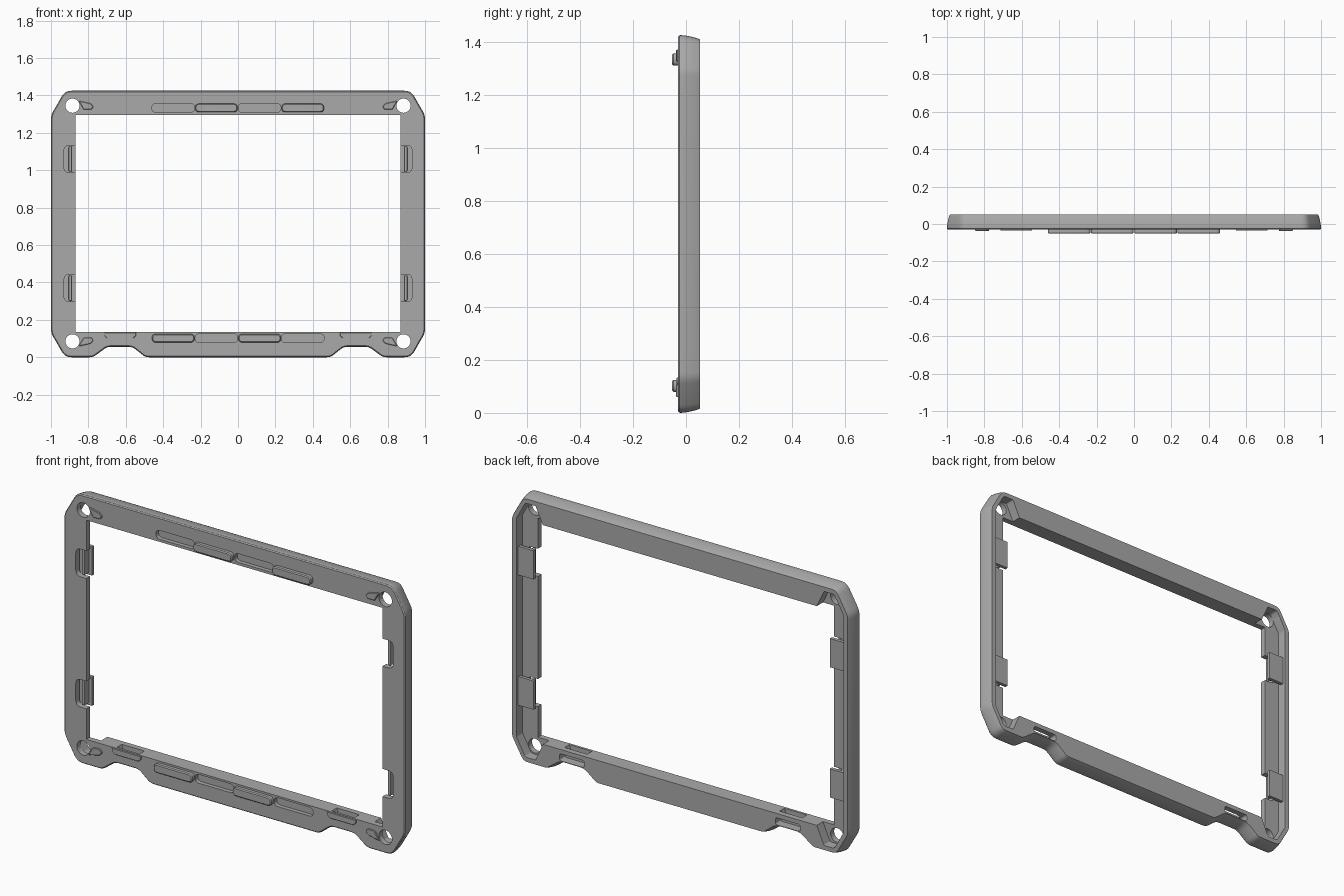
import bpy, bmesh, math
from mathutils import Vector

if "Cube" in bpy.data.objects:
    bpy.data.objects.remove(bpy.data.objects["Cube"])

FRONT, BACK, FLOOR = -0.03, 0.052, 0.0

grey = bpy.data.materials.new("mid grey plastic")
grey.diffuse_color = (0.4, 0.4, 0.4, 1)
grey.use_nodes = True
grey.node_tree.nodes["Principled BSDF"].inputs["Base Color"].default_value = grey.diffuse_color


def rounded(points, steps=5):
    """Round polygon corners; each point is (x, z, radius)."""
    out = []
    n = len(points)
    for i, (x, z, r) in enumerate(points):
        p = Vector((x, z))
        a = Vector(points[i - 1][:2]) - p
        b = Vector(points[(i + 1) % n][:2]) - p
        if r <= 0:
            out.append(p)
            continue
        half = a.angle(b) / 2
        t = min(r / math.tan(half), a.length * 0.48, b.length * 0.48)
        s, e = p + a.normalized() * t, p + b.normalized() * t
        for k in range(steps + 1):
            u = k / steps
            out.append(s * (1 - u) ** 2 + p * 2 * u * (1 - u) + e * u * u)
    return out


def inset(loop, d):
    """Move a counter-clockwise loop inwards."""
    out = []
    for i, p in enumerate(loop):
        e1 = (p - loop[i - 1]).normalized()
        e2 = (loop[(i + 1) % len(loop)] - p).normalized()
        n1, n2 = Vector((-e1.y, e1.x)), Vector((-e2.y, e2.x))
        out.append(p + (n1 + n2) * d / max(1 + n1.dot(n2), 0.3))
    return out


def solid(name, loop, layers):
    """Stack copies of a loop along y; layers are (y, inset)."""
    area = sum(loop[i - 1].x * p.y - p.x * loop[i - 1].y for i, p in enumerate(loop))
    if area < 0:
        loop = loop[::-1]
    bm = bmesh.new()
    rings = [[bm.verts.new((p.x, y, p.y)) for p in inset(loop, d)] for y, d in layers]
    n = len(loop)
    for r0, r1 in zip(rings, rings[1:]):
        for i in range(n):
            j = (i + 1) % n
            bm.faces.new((r0[i], r0[j], r1[j], r1[i]))
    bm.faces.new(rings[0])
    bm.faces.new(rings[-1][::-1])
    bmesh.ops.recalc_face_normals(bm, faces=bm.faces)
    mesh = bpy.data.meshes.new(name)
    bm.to_mesh(mesh)
    bm.free()
    mesh.materials.append(grey)
    ob = bpy.data.objects.new(name, mesh)
    bpy.context.collection.objects.link(ob)
    return ob


def cut(loop, y0, y1):
    """Subtract a prism from the frame."""
    tool = solid("cutter", loop, [(y0, 0), (y1, 0)])
    mod = frame.modifiers.new("cut", 'BOOLEAN')
    mod.operation, mod.solver, mod.object = 'DIFFERENCE', 'EXACT', tool
    bpy.context.view_layer.objects.active = frame
    bpy.ops.object.modifier_apply(modifier=mod.name)
    bpy.data.objects.remove(tool)


def box(x0, x1, z0, z1, r=0.0):
    return rounded([(x0, z0, r), (x1, z0, r), (x1, z1, r), (x0, z1, r)])


def flip(points, s):
    return [(s * p[0],) + tuple(p[1:]) for p in points]


def smooth(ob):
    bpy.ops.object.select_all(action='DESELECT')
    ob.select_set(True)
    bpy.context.view_layer.objects.active = ob
    bpy.ops.object.shade_smooth_by_angle(angle=math.radians(30))


# Frame body: chamfered outline with two bottom notches and a crowned edge
right = [(0.495, 0, 0.06), (0.565, 0.056, 0.06), (0.70, 0.056, 0.06), (0.775, 0, 0.06),
         (0.925, 0, 0.06), (1.0, 0.13, 0.09), (1.0, 1.295, 0.09), (0.925, 1.425, 0.06)]
outline = rounded(right + flip(right[::-1], -1))
frame = solid("frame", outline, [(FRONT, 0.006), (-0.025, 0.001), (-0.02, 0), (0.0, 0.002),
                                 (0.02, 0.006), (0.04, 0.011), (BACK, 0.016)])

# Main opening
cut(box(-0.868, 0.868, 0.135, 1.296), -0.1, 0.1)

for s in (-1, 1):
    # Hollow back of the side rails, running into the corners
    cavity = [(0.80, 0.14, 0), (0.845, 0.04, 0.01), (0.905, 0.04, 0.02), (0.958, 0.135, 0.03),
              (0.958, 1.29, 0.03), (0.905, 1.385, 0.02), (0.845, 1.385, 0.01), (0.80, 1.29, 0)]
    cut(rounded(flip(cavity, s)), FLOOR, 0.1)
    # Screw holes
    for z in (0.085, 1.345):
        cut([Vector((s * 0.885 + 0.038 * math.cos(a * math.pi / 16),
                     z + 0.038 * math.sin(a * math.pi / 16))) for a in range(32)], -0.1, 0.1)
    # Clip windows in the side rails
    for z in (0.37, 1.06):
        cut(rounded(flip([(0.80, z - 0.073, 0), (0.93, z - 0.073, 0.03),
                          (0.93, z + 0.073, 0.03), (0.80, z + 0.073, 0)], s)), -0.1, 0.02)
    # Hook pockets above the bottom notches
    cut(rounded(flip([(0.56, 0.145, 0), (0.575, 0.105, 0), (0.685, 0.105, 0), (0.70, 0.145, 0)], s)),
        -0.018, 0.022)
    cut(box(*sorted((s * 0.56, s * 0.705)), 0.075, 0.112, 0.012), 0.005, 0.1)

# Grip recesses alternate with raised grips along the top and bottom
grips = []
for row, z in enumerate((0.102, 1.333)):
    for i in range(4):
        x = -0.46 + i * 0.231
        pill = box(x, x + 0.227, z - 0.023, z + 0.023, 0.022)
        if (i + row) % 2:
            cut(pill, -0.1, FRONT + 0.022)
        else:
            grips.append(solid("raised_grip", pill, [(-0.052, 0.005), (-0.047, 0), (-0.025, 0)]))
smooth(frame)
for g in grips:
    smooth(g)

for s in (-1, 1):
    for z in (0.37, 1.06):
        # Clip backing plate and upright clip bar
        solid("clip_backing", box(*sorted((s * 0.868, s * 0.96)), z - 0.076, z + 0.076),
              [(0.018, 0), (0.036, 0)])
        smooth(solid("clip_bar", box(*sorted((s * 0.887, s * 0.905)), z - 0.068, z + 0.068, 0.008),
                     [(-0.015, 0.002), (-0.012, 0), (0.02, 0)]))
    # Hook lips at the bottom
    lip = [(0.545, 0.133, 0), (0.545, 0.116, 0.004), (0.56, 0.102, 0.004), (0.70, 0.102, 0.004),
           (0.715, 0.116, 0.004), (0.715, 0.133, 0)]
    smooth(solid("hook_lip", rounded(flip(lip, s)), [(-0.036, 0.002), (-0.034, 0), (-0.025, 0)]))
    # Teardrop corner markers
    for m in (0, 1):
        drop = [(0.853, 1.372, 0.004), (0.79, 1.358, 0.015), (0.77, 1.341, 0.015),
                (0.785, 1.324, 0.012), (0.825, 1.324, 0.012)]
        drop = [(s * x, z if m else 1.43 - z, r) for x, z, r in drop]
        smooth(solid("corner_marker", rounded(drop),
                     [(-0.037, 0.003), (-0.034, 0), (-0.025, 0)]))
